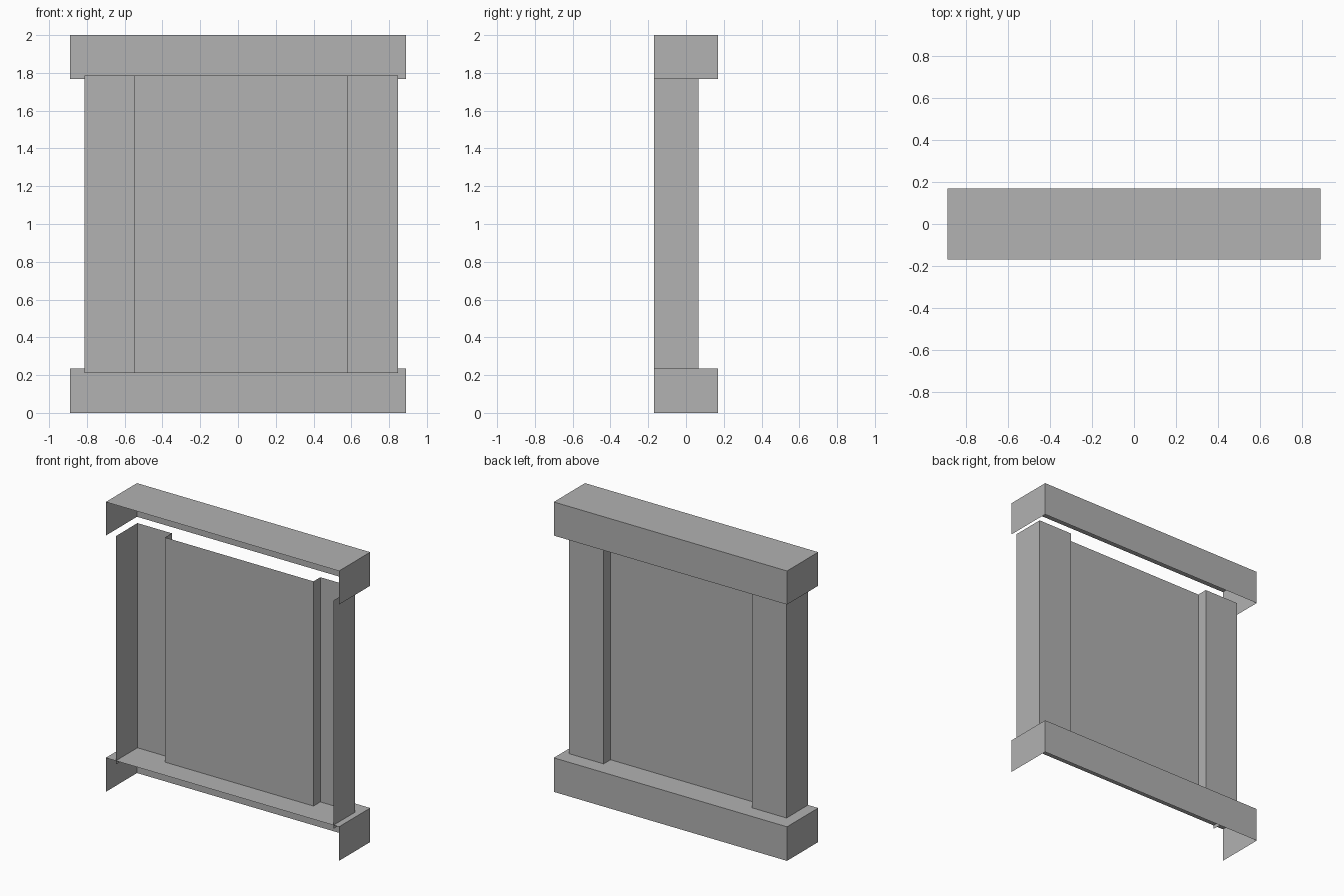
import bpy
import bmesh

cube = bpy.data.objects.get("Cube")
if cube:
    bpy.data.objects.remove(cube, do_unlink=True)

# One plain grey for everything
GREY = (0.445, 0.445, 0.445, 1.0)
grey = bpy.data.materials.new("plain_grey")
grey.use_nodes = True
grey.diffuse_color = GREY
grey.node_tree.nodes["Principled BSDF"].inputs["Base Color"].default_value = GREY

FRONT, BACK = -0.17, 0.17         # depth of the beams
PILLAR_BACK, PANEL_Y = 0.065, -0.01
WALL_BOTTOM, WALL_TOP = 0.21, 1.785


def finish(name, bm):
    mesh = bpy.data.meshes.new(name)
    bm.to_mesh(mesh)
    bm.free()
    mesh.materials.append(grey)
    obj = bpy.data.objects.new(name, mesh)
    bpy.context.collection.objects.link(obj)


def open_beam(name, z0, z1):
    """Box shell without its front and underside."""
    bm = bmesh.new()
    bmesh.ops.create_cube(bm, size=1)
    bmesh.ops.scale(bm, vec=(1.78, BACK - FRONT, z1 - z0), verts=bm.verts)
    bmesh.ops.translate(bm, vec=(0, 0, (z0 + z1) / 2), verts=bm.verts)
    bm.normal_update()
    hidden = [f for f in bm.faces if f.normal.y < -0.5 or f.normal.z < -0.5]
    bmesh.ops.delete(bm, geom=hidden, context="FACES")
    finish(name, bm)


def upright_sheet(name, path):
    """Raise a plan outline, running from +x to -x, into a thin wall."""
    bm = bmesh.new()
    low = [bm.verts.new((x, y, WALL_BOTTOM)) for x, y in path]
    high = [bm.verts.new((x, y, WALL_TOP)) for x, y in path]
    for i in range(len(path) - 1):
        bm.faces.new((low[i], low[i + 1], high[i + 1], high[i]))
    finish(name, bm)


# Base and cap beams
open_beam("base_beam", 0.0, 0.235)
open_beam("cap_beam", 1.768, 2.0)

# Side pillars, open to the front, and the recessed panel between them
upright_sheet("left_pillar", [(0.848, FRONT), (0.848, PILLAR_BACK),
                              (0.583, PILLAR_BACK), (0.583, PANEL_Y)])
upright_sheet("panel", [(0.583, PANEL_Y), (-0.55, PANEL_Y)])
upright_sheet("right_pillar", [(-0.55, PANEL_Y), (-0.55, PILLAR_BACK),
                               (-0.813, PILLAR_BACK), (-0.813, FRONT)])
